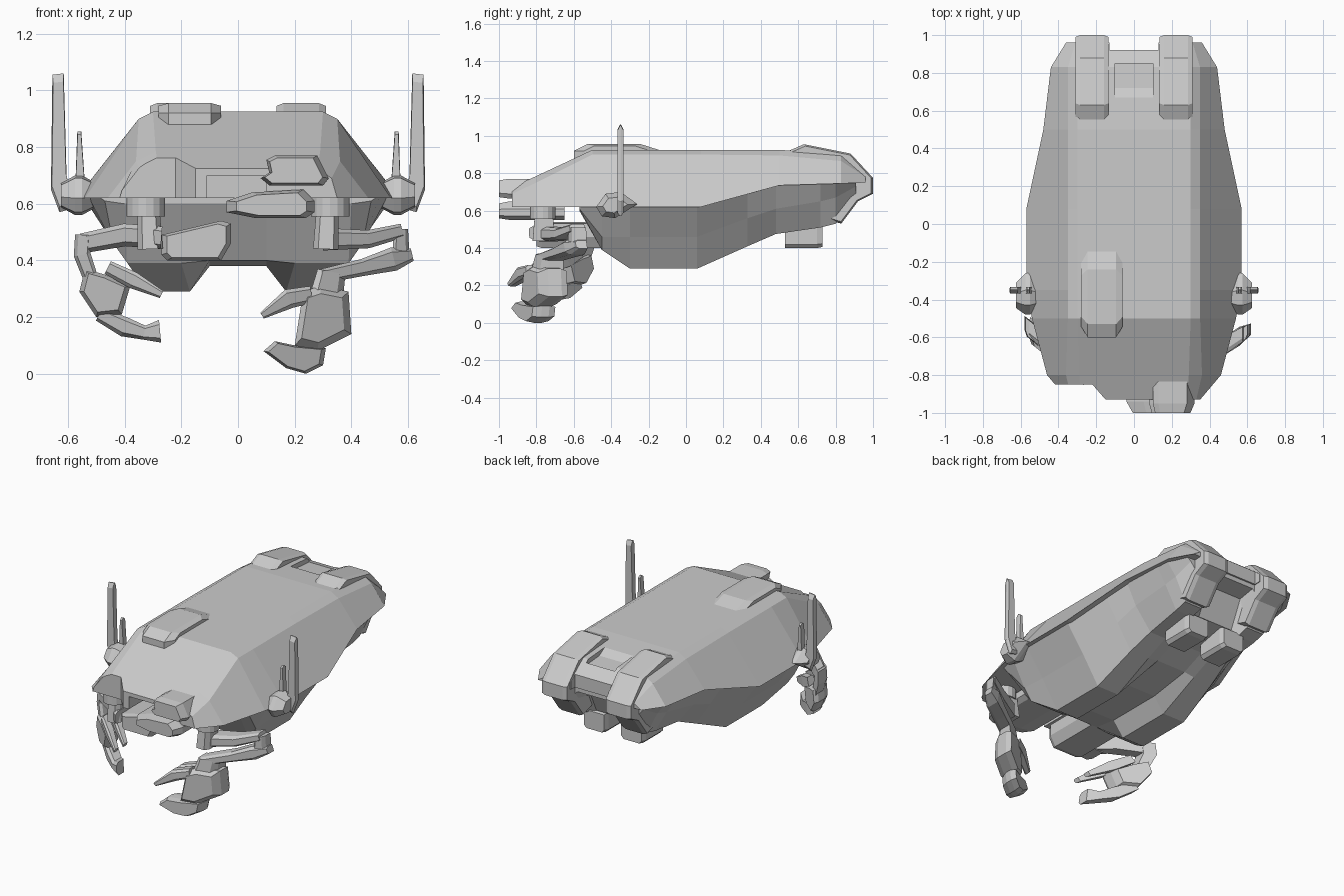
import bpy, bmesh
from math import cos, sin, pi
from mathutils import Vector


def loft(name, rings):
    """Skin a list of equal-length closed rings and cap both ends."""
    bm = bmesh.new()
    vs = [[bm.verts.new(p) for p in r] for r in rings]
    n = len(rings[0])
    for a, b in zip(vs, vs[1:]):
        for i in range(n):
            j = (i + 1) % n
            bm.faces.new((a[i], a[j], b[j], b[i]))
    bm.faces.new(vs[0])
    bm.faces.new(vs[-1])
    bmesh.ops.recalc_face_normals(bm, faces=bm.faces)
    me = bpy.data.meshes.new(name)
    bm.to_mesh(me)
    bm.free()
    ob = bpy.data.objects.new(name, me)
    bpy.context.collection.objects.link(ob)
    return ob


def prism(name, pts, lo, hi, axis='Y', k0=1.0, k1=1.0, c=0.03):
    """Extrude a profile along an axis; k0/k1 shrink the two ends over length c."""
    cu = sum(p[0] for p in pts) / len(pts)
    cv = sum(p[1] for p in pts) / len(pts)
    stops = [(lo, k0)] + ([(lo + c, 1)] if k0 != 1 else [])
    stops += ([(hi - c, 1)] if k1 != 1 else []) + [(hi, k1)]
    rings = []
    for t, k in stops:
        ring = [(cu + (u - cu) * k, cv + (v - cv) * k) for u, v in pts]
        rings.append([{'X': (t, u, v), 'Y': (u, t, v), 'Z': (u, v, t)}[axis] for u, v in ring])
    return loft(name, rings)


def limb(name, path):
    """Chamfered bar along (x, y, z, half width, half depth) stations."""
    ps = [Vector(p[:3]) for p in path]
    rings = []
    for i, p in enumerate(ps):
        t = (ps[min(i + 1, len(ps) - 1)] - ps[max(i - 1, 0)]).normalized()
        side = t.cross(Vector((0, 1, 0))).normalized()
        deep = side.cross(t)
        if deep.y < 0:
            deep = -deep
        w, d = path[i][3:]
        rings.append([p + side * w * a + deep * d * b for a, b in
                      ((-1, 1), (1, 1), (1, -.5), (.6, -1), (-.6, -1), (-1, -.5))])
    return loft(name, rings)


def swing(slope, y0, *obs):
    """Shear arm parts built around y = 0 into the slanted plane of the arm."""
    for ob in obs:
        for v in ob.data.vertices:
            v.co.y += y0 + slope * (abs(v.co.x) - .3)


def cut(ob, cutters):
    for c in cutters:
        c.hide_render = True
        m = ob.modifiers.new('cut', 'BOOLEAN')
        m.operation, m.solver, m.object = 'DIFFERENCE', 'EXACT', c
    dg = bpy.context.evaluated_depsgraph_get()
    dg.update()
    me = bpy.data.meshes.new_from_object(ob.evaluated_get(dg))
    ob.modifiers.clear()
    ob.data = me
    for c in cutters:
        bpy.data.objects.remove(c)


def box(x0, x1, y0, y1, z0, z1):
    return prism('cutter', [(x0, z0), (x1, z0), (x1, z1), (x0, z1)], y0, y1)


def mirror_ring(y, half):
    return [(x, y, z) for x, z in half] + [(-x, y, z) for x, z in reversed(half)]


# Upper shell: edge, shoulder and roof points per station
shell = loft('upper_shell', [mirror_ring(y, h) for y, h in [
    (-.93, [(.35, .62), (.33, .69), (.28, .725)]),
    (-.80, [(.46, .62), (.36, .75), (.29, .785)]),
    (-.50, [(.54, .62), (.35, .90), (.30, .925)]),
    (-.35, [(.57, .62), (.35, .90), (.30, .925)]),
    (.08, [(.57, .62), (.35, .90), (.30, .925)]),
    (.50, [(.48, .735), (.35, .895), (.30, .925)]),
    (.83, [(.44, .745), (.35, .865), (.30, .90)]),
    (.96, [(.36, .75), (.31, .78), (.28, .80)])]])
cut(shell, [
    prism('cutter', [(-.7, -1.1), (-.12, -1.1), (-.15, -.93), (-.22, -.85), (-.7, -.85)], .5, .9, 'Z'),
    box(-.11, .10, -1.1, -.76, .58, .70),      # front slot
    prism('cutter', [(.64, .93), (.72, .88), (.85, .87), (.85, 1.0), (.64, 1.0)], -.10, .10, 'X'),  # roof recess
    box(-.13, .13, .92, 1.1, .5, 1.0)])        # rear notch

# Lower hull with twin keels and a central channel
loft('lower_hull', [mirror_ring(y, h) for y, h in [
    (-.57, [(.50, .63), (.47, .61), (.40, .60), (.20, .60), (.10, .60)]),
    (-.45, [(.53, .63), (.44, .46), (.39, .39), (.20, .39), (.10, .40)]),
    (-.30, [(.55, .63), (.43, .46), (.32, .29), (.17, .29), (.10, .38)]),
    (.06, [(.55, .63), (.43, .46), (.32, .29), (.17, .29), (.10, .38)]),
    (.33, [(.49, .70), (.40, .56), (.30, .41), (.17, .41), (.10, .42)]),
    (.48, [(.46, .75), (.39, .61), (.28, .475), (.17, .475), (.10, .48)]),
    (.72, [(.44, .755), (.37, .65), (.29, .51), (.17, .51), (.12, .53)]),
    (.80, [(.43, .755), (.36, .67), (.29, .53), (.17, .53), (.12, .70)]),
    (.91, [(.37, .755), (.34, .73), (.29, .67), (.17, .67), (.12, .72)])]])

# Dorsal housing, offset to one side
prism('dorsal_housing', [(-.60, .88), (-.60, .92), (-.53, .955), (-.24, .955), (-.13, .92), (-.13, .88)],
      -.28, -.06, 'X', .75, .75, .035)

# Front sensors and chin box
prism('upper_sensor', [(.08, .69), (.11, .71), (.10, .755), (.13, .77), (.28, .77), (.32, .69), (.30, .665), (.11, .665)],
      -1.0, -.82, k0=.85, c=.05)
prism('lower_sensor', [(-.04, .61), (-.04, .57), (.06, .55), (.24, .55), (.27, .57), (.27, .61), (.23, .65), (.05, .64)],
      -1.0, -.65, k0=.8, c=.06)
prism('chin_box', [(-.27, .42), (-.27, .49), (-.06, .54), (-.025, .53), (-.025, .46), (-.06, .40), (-.25, .40)],
      -.80, -.42, k0=.85)

for s, side in ((1, 'right'), (-1, 'left')):
    def xs(pts):
        return [(s * x, v) for x, v in pts]

    # Rear engine pods and the exhaust boxes beneath
    a, b = sorted((s * .135, s * .31))
    prism(side + '_engine_pod', [(.55, .62), (.55, .92), (.63, .955), (.88, .905), (1.0, .775), (1.0, .69), (.92, .65), (.83, .53)],
          a, b, 'X', .95, .95, .025)
    prism(side + '_exhaust', xs([(.05, .42), (.07, .40), (.19, .40), (.21, .42), (.21, .53), (.05, .53)]),
          .53, .73, k1=.88, c=.03)

    # Antenna mount: hexagonal block on the shell edge
    a, b = sorted((s * .50, s * .625))
    prism(side + '_antenna_mount', [(-.48, .62), (-.45, .57), (-.38, .56), (-.26, .635), (-.35, .70), (-.43, .69)],
          a, b, 'X', .6, .6, .05)
    # Antenna blades, thin section
    for nm, blade in (('long', [(.615, 1.06), (.655, 1.055), (.66, .65), (.63, .57), (.58, .585), (.605, .70)]),
                      ('short', [(.553, .855), (.567, .855), (.575, .64), (.538, .64)])):
        prism(side + '_%s_antenna' % nm, xs(blade), -.367, -.333, k0=.9, k1=.9, c=.014)

    # Shoulder disc and hanging link
    prism(side + '_shoulder', [(s * .325 + .068 * cos(i * pi / 8), -.765 + .068 * sin(i * pi / 8)) for i in range(16)],
          .555, .63, 'Z')
    limb(side + '_shoulder_link', [(s * .315, -.76, .56, .04, .05), (s * .31, -.76, .44, .045, .06)])

# Right arm: upper arm, forearm folded back under it, open claw
swing(
    .62, -.755,
    limb('right_upper_arm', [(.30, 0, .475, .04, .055), (.46, 0, .475, .032, .05), (.58, 0, .505, .025, .04)]),
    limb('right_elbow', [(.575, 0, .51, .025, .035), (.575, 0, .42, .03, .035)]),
    limb('right_forearm', [(.615, 0, .42, .022, .03), (.55, 0, .405, .042, .05), (.44, 0, .375, .03, .05), (.30, 0, .345, .026, .05)]),
    limb('right_wrist', [(.33, 0, .36, .05, .05), (.31, 0, .26, .06, .06)]),
    prism('right_palm', [(.23, .29), (.29, .31), (.39, .29), (.40, .14), (.28, .08), (.20, .10)],
          -.08, .07, k0=.75, k1=.85, c=.04),
    prism('right_lower_finger', [(.09, .08), (.13, .115), (.20, .10), (.31, .09), (.30, .03), (.24, .0), (.17, .02)],
          -.06, .06, k0=.85, k1=.85, c=.04),
    *[limb('right_upper_finger_%d' % (i + 1), [(.26, y, .28, .03, .03), (.18, y, .265, .035, .03), (.085, y, .205, .012, .02)])
      for i, y in enumerate((-.045, .045))])

# Left arm: elbow bent down, claw reaching inward
swing(
    .80, -.76,
    limb('left_upper_arm', [(-.27, 0, .48, .04, .055), (-.40, 0, .49, .04, .05), (-.55, 0, .46, .035, .045)]),
    limb('left_forearm', [(-.545, 0, .49, .03, .045), (-.55, 0, .42, .03, .05), (-.51, 0, .31, .025, .05)]),
    prism('left_palm', [(-.54, .37), (-.47, .35), (-.38, .31), (-.41, .21), (-.50, .20), (-.56, .29)],
          -.07, .07, k0=.8, k1=.85, c=.04),
    limb('left_lower_finger', [(-.49, 0, .21, .025, .045), (-.40, 0, .165, .035, .05), (-.33, 0, .145, .025, .045), (-.275, 0, .15, .04, .035)]),
    *[limb('left_upper_finger_%d' % (i + 1), [(-.46, y, .375, .025, .03), (-.37, y, .33, .03, .03), (-.27, y, .28, .014, .02)])
      for i, y in enumerate((-.045, .045))])
